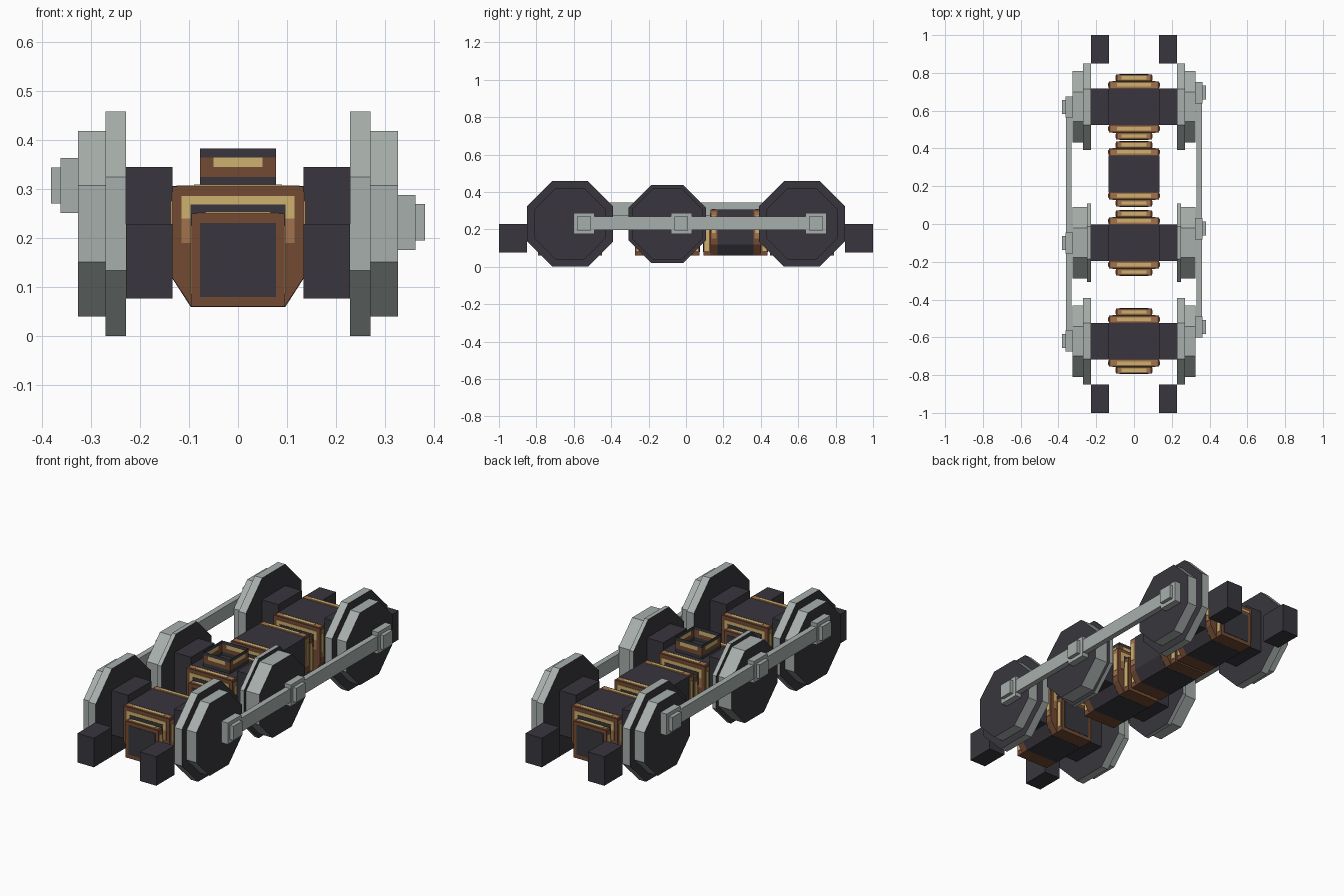
import bpy, bmesh, math

cube = bpy.data.objects.get("Cube")
if cube:
    bpy.data.objects.remove(cube, do_unlink=True)


def material(name, rgb):
    m = bpy.data.materials.new(name)
    m.use_nodes = True
    m.diffuse_color = (*rgb, 1)
    m.node_tree.nodes["Principled BSDF"].inputs["Base Color"].default_value = (*rgb, 1)
    return m


DARK = material("dark_iron", (0.04, 0.037, 0.047))
STEEL = material("grey_steel", (0.39, 0.43, 0.41))
BROWN = material("brown_copper", (0.17, 0.07, 0.034))
COPPER = material("light_copper", (0.36, 0.17, 0.075))
GOLD = material("gold_winding", (0.62, 0.44, 0.16))


def finish(name, bm, *mats):
    mesh = bpy.data.meshes.new(name)
    bm.to_mesh(mesh)
    bm.free()
    for m in mats:
        mesh.materials.append(m)
    obj = bpy.data.objects.new(name, mesh)
    bpy.context.collection.objects.link(obj)
    return obj


def box(name, x, y, z, mat):
    """Box from (low, high) ranges."""
    bm = bmesh.new()
    bmesh.ops.create_cube(bm, size=1)
    for v in bm.verts:
        for i, (lo, hi) in enumerate((x, y, z)):
            v.co[i] = hi if v.co[i] > 0 else lo
    return finish(name, bm, mat)


def span(centre, half):
    return centre - half, centre + half


def side_span(side, a, b):
    return tuple(sorted((side * a, side * b)))


def prism(name, profile, y, mat):
    """Closed x-z profile extruded along y."""
    bm = bmesh.new()
    face = bm.faces.new([bm.verts.new((px, y[0], pz)) for px, pz in profile])
    top = bmesh.ops.extrude_face_region(bm, geom=[face])["geom"]
    moved = [v for v in top if isinstance(v, bmesh.types.BMVert)]
    bmesh.ops.translate(bm, verts=moved, vec=(0, y[1] - y[0], 0))
    bmesh.ops.recalc_face_normals(bm, faces=bm.faces)
    return finish(name, bm, mat)


def housing(grow=0):
    """Motor cross-section: square shoulders, narrow base."""
    w, b = 0.133 + grow, 0.095 + grow
    right = [(b, 0.06 - grow), (w, 0.118), (w, 0.305 + grow)]
    return right + [(-px, pz) for px, pz in reversed(right)]


def octagon_disc(name, x, y, apothem):
    """Eight-sided disc on the x axis: steel rim, dark faces."""
    bm = bmesh.new()
    r = apothem / math.cos(math.pi / 8)
    rings = []
    for px in x:
        rings.append([bm.verts.new((px, y + r * math.cos(a), AXLE_Z + r * math.sin(a)))
                      for a in [math.pi * (k + 0.5) / 4 for k in range(8)]])
        bm.faces.new(rings[-1])
    for k in range(8):
        n = (k + 1) % 8
        bm.faces.new((rings[0][k], rings[0][n], rings[1][n], rings[1][k]))
    bmesh.ops.recalc_face_normals(bm, faces=bm.faces)
    for f in bm.faces:
        f.material_index = 1 if abs(f.normal.x) > 0.5 else 0
    return finish(name, bm, STEEL, DARK)


AXLE_Z = 0.229
WHEELS = {"front": (-0.62, 0.229, 0.27), "middle": (-0.10, 0.208, 0.25),
          "rear": (0.62, 0.229, 0.27)}

# Wheels, axle boxes and end buffers
for label, (y, flange, flange_x) in WHEELS.items():
    for side, tag in ((1, "left"), (-1, "right")):
        octagon_disc(f"{label}_{tag}_flange", side_span(side, 0.228, flange_x), y, flange)
        octagon_disc(f"{label}_{tag}_tread", side_span(side, flange_x, 0.326), y, 0.189)
        box(f"{label}_{tag}_axle_box", side_span(side, 0.133, 0.228),
            span(y, 0.097), (0.113, 0.345), DARK)
for side, tag in ((1, "left"), (-1, "right")):
    for end, label in ((-1, "front"), (1, "rear")):
        box(f"{label}_{tag}_buffer", side_span(side, 0.133, 0.228),
            side_span(end, 0.85, 1.0), (0.077, 0.229), DARK)

# Coupling rods, with cranks a quarter turn apart
for side, tag, dy, dz in ((1, "left", 0.075, 0.003), (-1, "right", 0, 0.078)):
    z = AXLE_Z + dz
    box(f"{tag}_coupling_rod", side_span(side, 0.33, 0.359),
        (-0.62 + dy, 0.62 + dy), span(z, 0.036), STEEL)
    for label, (y, _, _) in WHEELS.items():
        box(f"{label}_{tag}_crank_block", side_span(side, 0.326, 0.362),
            span(y + dy, 0.056), span(z, 0.056), STEEL)
        box(f"{label}_{tag}_crank_pin", side_span(side, 0.362, 0.381),
            span(y + dy, 0.037), span(z, 0.037), STEEL)


def motor(label, y):
    prism(f"{label}_motor_core", housing(0.001), span(y, 0.097), DARK)
    for end, tag in ((-1, "front"), (1, "rear")):
        def along(a, b):
            return tuple(sorted((y + end * a, y + end * b)))
        name = f"{label}_{tag}"

        # Wide winding, banded on top and sides
        prism(f"{name}_wide_winding", housing(), along(0.097, 0.135), BROWN)
        box(f"{name}_wide_copper_band", span(0, 0.125), along(0.101, 0.128), (0.29, 0.307), COPPER)
        box(f"{name}_wide_gold_band", span(0, 0.09), along(0.107, 0.126), (0.29, 0.309), GOLD)
        for s in (-1, 1):
            box(f"{name}_wide_side_copper", side_span(s, 0.125, 0.135),
                along(0.101, 0.128), (0.15, 0.295), COPPER)
            box(f"{name}_wide_side_gold", side_span(s, 0.125, 0.137),
                along(0.107, 0.126), (0.18, 0.275), GOLD)
        box(f"{name}_end_copper", span(0, 0.115), along(0.13, 0.137), (0.19, 0.24), COPPER)
        box(f"{name}_end_gold", span(0, 0.115), along(0.13, 0.137), (0.235, 0.286), GOLD)
        box(f"{name}_end_recess", span(0, 0.097), along(0.13, 0.139), (0.2, 0.268), DARK)

        # Narrow winding with a dark end panel
        box(f"{name}_narrow_winding", span(0, 0.095), along(0.135, 0.172), (0.06, 0.25), BROWN)
        box(f"{name}_narrow_copper_band", span(0, 0.085), along(0.141, 0.166), (0.245, 0.252), COPPER)
        box(f"{name}_narrow_gold_band", span(0, 0.066), along(0.145, 0.163), (0.245, 0.254), GOLD)
        for s in (-1, 1):
            box(f"{name}_narrow_side_gold", side_span(s, 0.09, 0.097),
                along(0.143, 0.165), (0.085, 0.225), GOLD)
        box(f"{name}_end_panel", span(0, 0.077), along(0.168, 0.174), (0.08, 0.231), DARK)


for label, y in (("front", -0.62), ("middle", -0.10), ("auxiliary", 0.265), ("rear", 0.62)):
    motor(label, y)

# Open winding collar on the middle motor, coloured in bands
bm = bmesh.new()
steps = (-0.077, -0.05, 0.05)
outline = ([(s, -0.077) for s in steps] + [(0.077, s) for s in steps]
           + [(-s, 0.077) for s in steps] + [(-0.077, -s) for s in steps])
levels = (0.305, 0.324, 0.345, 0.364, 0.382)
rows = [[bm.verts.new((px, py - 0.10, z)) for px, py in outline] for z in levels]
for r in range(len(levels) - 1):
    for k in range(len(outline)):
        n = (k + 1) % len(outline)
        f = bm.faces.new((rows[r][k], rows[r][n], rows[r + 1][n], rows[r + 1][k]))
        if r in (1, 2):
            f.material_index = 2 if r == 2 and k % 3 == 1 else 1
finish("winding_collar", bm, DARK, BROWN, GOLD)
